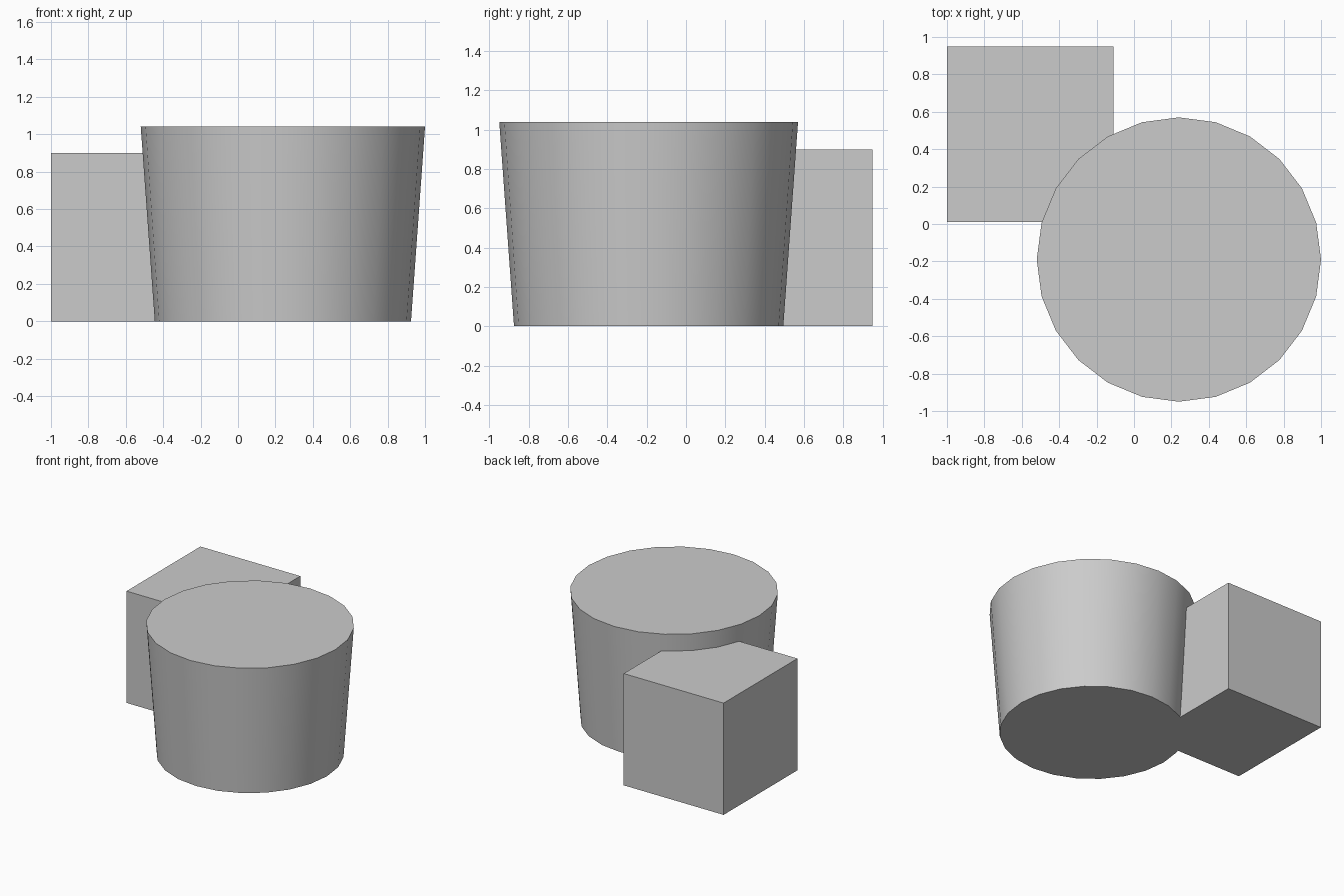
import bpy, math

if "Cube" in bpy.data.objects:
    bpy.data.objects.remove(bpy.data.objects["Cube"])

# Tapered round tub, 24 sides, wider at the top
H = 1.04
bpy.ops.mesh.primitive_cone_add(vertices=24, radius1=0.685, radius2=0.76, depth=H,
                                location=(0.24, -0.19, H / 2))
tub = bpy.context.object
tub.name = "tapered_tub"
bpy.ops.object.shade_smooth_by_angle(angle=math.radians(30))

# Box set into the back left of the tub
lo, hi = (-1.0, 0.01, 0.0), (-0.11, 0.95, 0.90)
bpy.ops.mesh.primitive_cube_add(size=1, location=[(a + b) / 2 for a, b in zip(lo, hi)])
box = bpy.context.object
box.name = "box"
box.scale = [b - a for a, b in zip(lo, hi)]
bpy.ops.object.transform_apply(location=False, rotation=False, scale=True)
